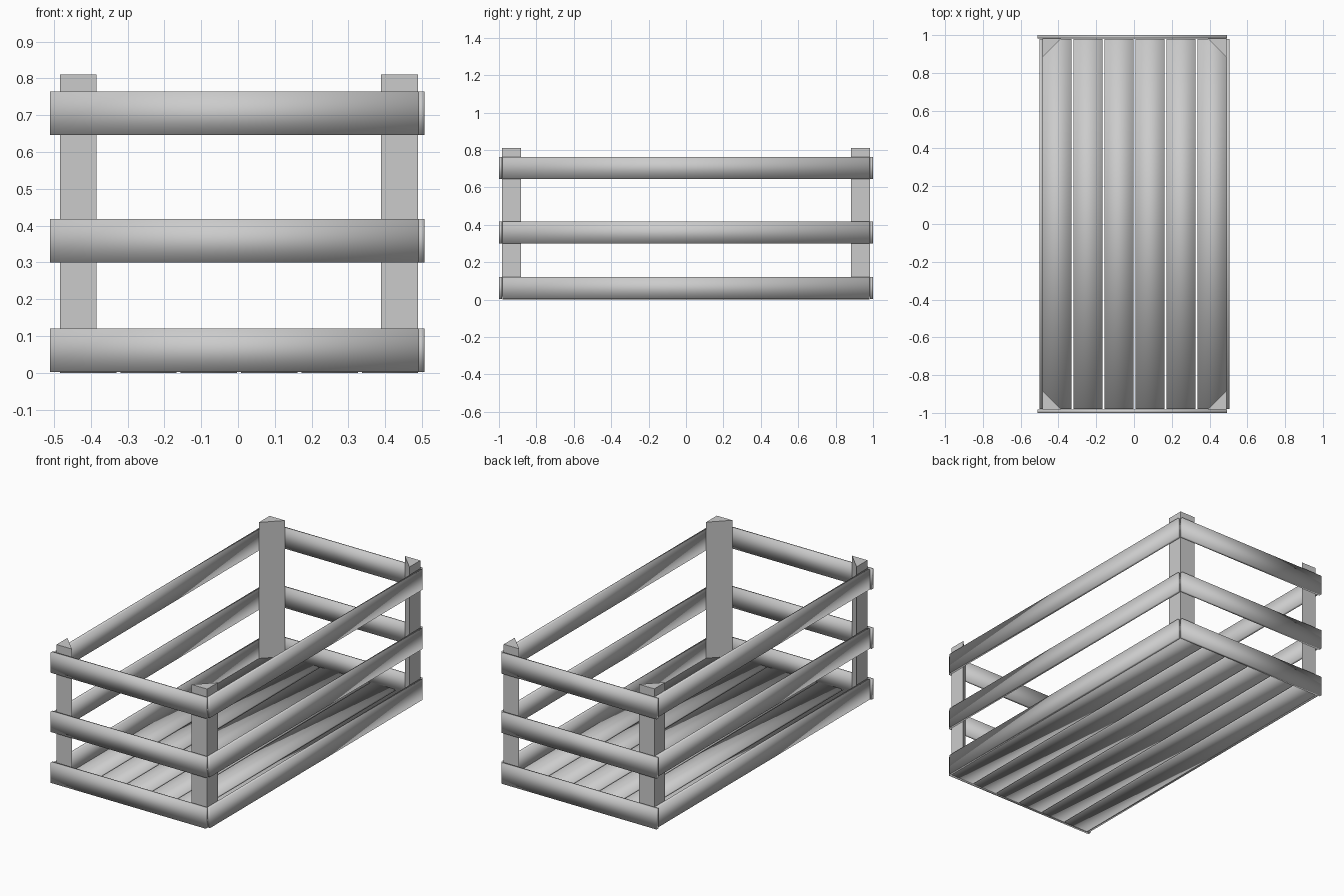
import bpy

if "Cube" in bpy.data.objects:
    bpy.data.objects.remove(bpy.data.objects["Cube"])

T = 0.017  # board thickness


def mesh_object(name, verts, faces, smooth):
    me = bpy.data.meshes.new(name)
    me.from_pydata(verts, [], faces)
    for p in me.polygons:
        p.use_smooth = smooth
    ob = bpy.data.objects.new(name, me)
    bpy.context.collection.objects.link(ob)
    return ob


def prism(name, profile, z0, z1, smooth=False):
    """Extrude a counter-clockwise XY outline from z0 to z1."""
    n = len(profile)
    verts = [(x, y, z0) for x, y in profile] + [(x, y, z1) for x, y in profile]
    faces = [tuple(reversed(range(n))), tuple(range(n, 2 * n))]
    faces += [(i, (i + 1) % n, (i + 1) % n + n, i + n) for i in range(n)]
    return mesh_object(name, verts, faces, smooth)


def board(name, x0, x1, y0, y1, z0, z1):
    return prism(name, [(x0, y0), (x1, y0), (x1, y1), (x0, y1)], z0, z1, True)


# Floor planks
pitch, width = 0.164, 0.153
for i in range(6):
    cx = 0.003 + (i - 2.5) * pitch
    board(f"floor_plank_{i + 1}", cx - width / 2, cx + width / 2, -0.98, 0.98, 0, T)

# Three rows of wall boards; end boards overhang on the left
for row, z in (("lower", 0.003), ("middle", 0.3), ("upper", 0.646)):
    top = z + 0.118
    board(f"{row}_front_board", -0.51, 0.492, -1, -1 + T, z, top)
    board(f"{row}_back_board", -0.51, 0.492, 1 - T, 1, z, top)
    board(f"{row}_left_board", -0.484 - T, -0.484, -0.98, 0.98, z, top)
    board(f"{row}_right_board", 0.489, 0.489 + T, -0.98, 0.98, z, top)

# Triangular corner posts, right angle towards the outside
leg = 0.1
for side, x, sx in (("left", -0.484, 1), ("right", 0.489, -1)):
    for end, y, sy in (("front", -0.983, 1), ("back", 0.983, -1)):
        outline = [(x, y), (x + sx * leg, y), (x, y + sy * leg)]
        if sx * sy < 0:
            outline.reverse()
        prism(f"{end}_{side}_post", outline, T, 0.811)
